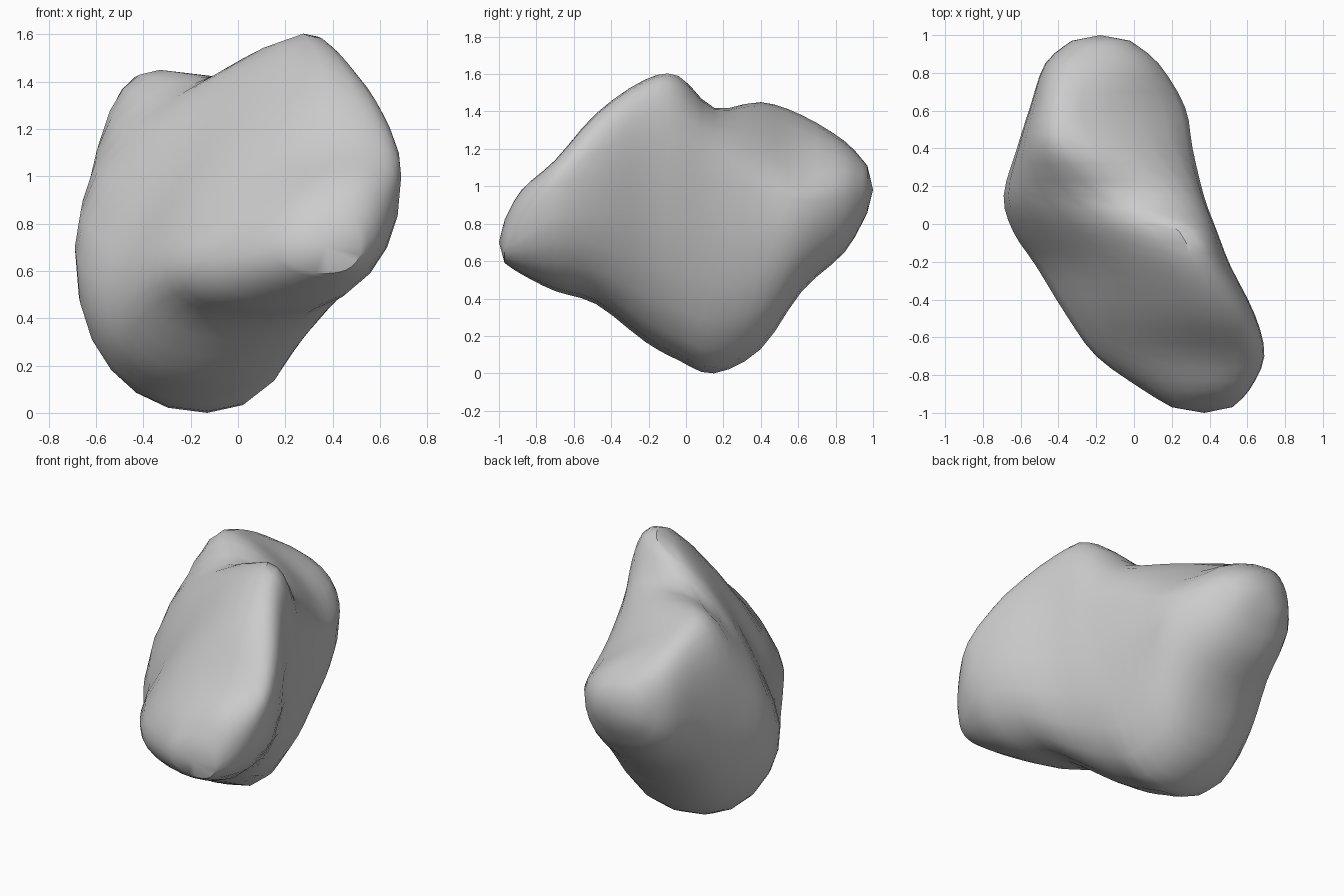
import bpy, bmesh
from math import sin, cos, tau, radians

cube = bpy.data.objects.get("Cube")
if cube:
    bpy.data.objects.remove(cube, do_unlink=True)

SIDES = 24      # vertices around each ring
STEPS = 3       # rings between two key sections

# Key sections from front to back:
# y, top x z, bottom x z, left x z, right x z,
# then roundness of the upper right, upper left and lower left corners (2 is a straight bevel)
SECTIONS = [
    (-.97, .40, .82, .38, .59, .20, .69, .52, .70, .9, 1, .9),
    (-.88, .46, .98, .30, .53, .05, .67, .61, .80, .8, 1.2, .9),
    (-.70, .46, 1.14, .20, .44, -.20, .64, .69, 1.0, .75, 1.4, .85),
    (-.48, .38, 1.39, .10, .37, -.36, .62, .64, 1.05, .7, 1.5, .8),
    (-.22, .30, 1.57, -.05, .17, -.52, .55, .51, 1.1, .75, 1.5, .8),
    (-.04, .24, 1.59, -.10, .07, -.64, .60, .44, 1.1, .8, 1.4, .85),
    (.15, -.05, 1.42, -.13, 0, -.69, .70, .37, 1.05, .75, 1.15, .9),
    (.40, -.33, 1.45, -.13, .13, -.62, .80, .31, .98, 1.2, .9, .9),
    (.62, -.37, 1.38, -.12, .44, -.55, .90, .27, .92, 1.45, .85, .9),
    (.85, -.32, 1.24, -.15, .65, -.47, .95, .13, .95, 1.1, .85, .9),
    (.97, -.20, 1.11, -.17, .86, -.33, .98, -.02, .97, 1, .9, .9),
]


def blend(a, b, c, d, t):
    """Smooth curve through b and c."""
    return tuple(
        q + t / 2 * (r - p + t * (2 * p - 5 * q + 4 * r - s + t * (3 * (q - r) + s - p)))
        for p, q, r, s in zip(a, b, c, d))


def ring(bm, section):
    """Closed outline through the four extreme points of a section."""
    y, tx, tz, bx, bz, lx, lz, rx, rz, up_right, up_left, low_left = section
    verts = []
    for i in range(SIDES):
        angle = tau * i / SIDES
        c, s = cos(angle), sin(angle)
        side_x, side_z = (rx, rz) if c > 0 else (lx, lz)
        cap_x, cap_z = (tx, tz) if s > 0 else (bx, bz)
        if s > 0:
            power = up_right if c > 0 else up_left
        else:
            power = .9 if c > 0 else low_left
        u, v = abs(c) ** power, abs(s) ** power
        verts.append(bm.verts.new((cap_x + (side_x - cap_x) * u, y,
                                   side_z + (cap_z - side_z) * v)))
    return verts


def tip(bm, loop, y):
    """Close an end with a shallow rounded point."""
    centre = sum((v.co for v in loop), loop[0].co * 0) / len(loop)
    point = bm.verts.new((centre.x, y, centre.z))
    for i, v in enumerate(loop):
        bm.faces.new((v, loop[(i + 1) % SIDES], point))


# Boulder body, lofted from front to back
bm = bmesh.new()
padded = [SECTIONS[0]] + SECTIONS + [SECTIONS[-1]]
rings = []
for k in range(len(SECTIONS) - 1):
    for j in range(STEPS):
        rings.append(ring(bm, blend(*padded[k:k + 4], j / STEPS)))
rings.append(ring(bm, SECTIONS[-1]))
for a, b in zip(rings, rings[1:]):
    for i in range(SIDES):
        n = (i + 1) % SIDES
        bm.faces.new((a[i], a[n], b[n], b[i]))
tip(bm, rings[0], -1)
tip(bm, rings[-1], 1)
bmesh.ops.recalc_face_normals(bm, faces=bm.faces)

mesh = bpy.data.meshes.new("boulder")
bm.to_mesh(mesh)
bm.free()
boulder = bpy.data.objects.new("boulder", mesh)
bpy.context.collection.objects.link(boulder)

# Stone material
stone = bpy.data.materials.new("grey_stone")
stone.use_nodes = True
colour = (.6, .6, .6, 1)
stone.diffuse_color = colour
stone.node_tree.nodes["Principled BSDF"].inputs["Base Color"].default_value = colour
mesh.materials.append(stone)

# Smooth shading with crisp creases
bpy.ops.object.select_all(action="DESELECT")
boulder.select_set(True)
bpy.context.view_layer.objects.active = boulder
bpy.ops.object.shade_smooth_by_angle(angle=radians(35))
